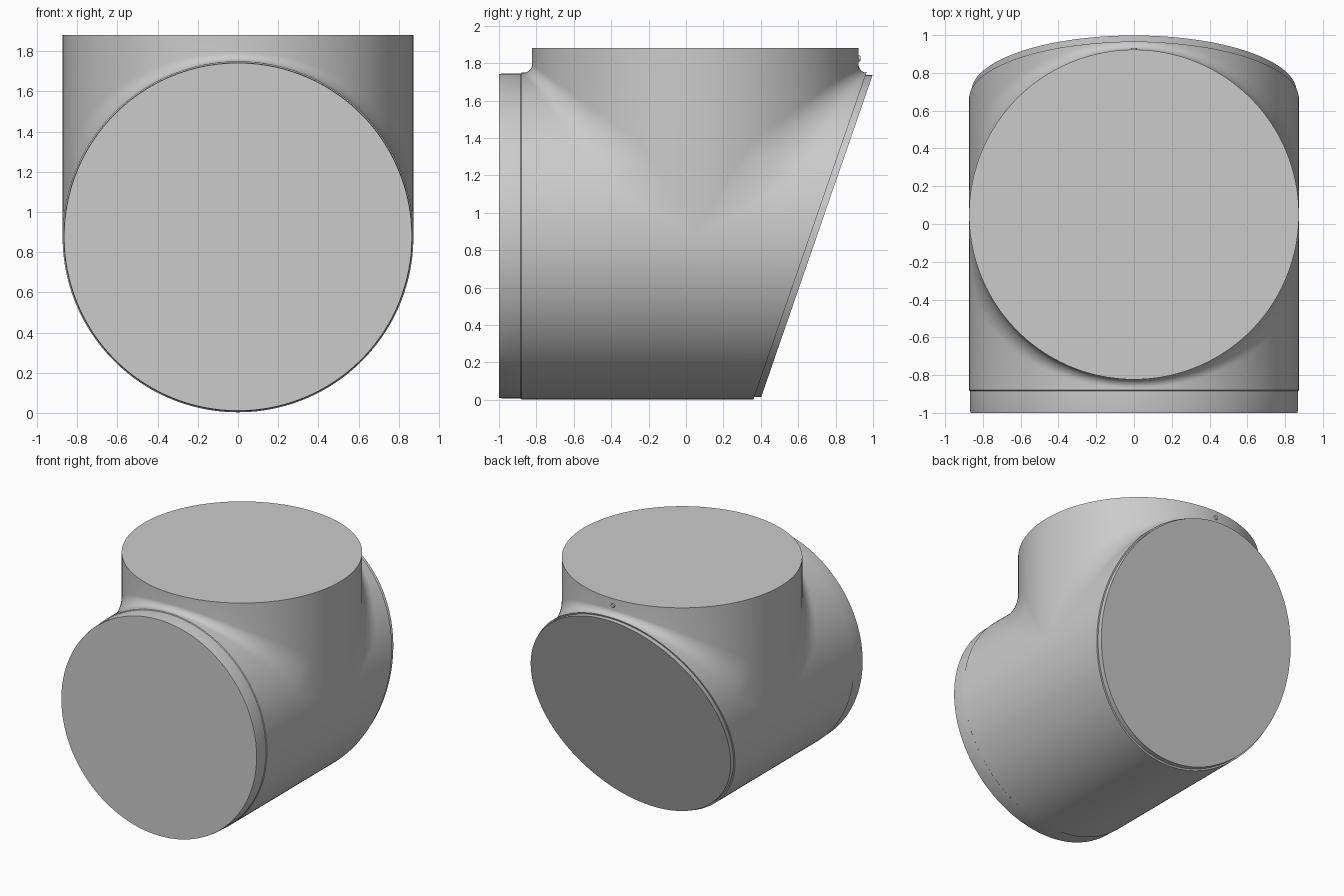
import bpy, bmesh, math

if "Cube" in bpy.data.objects:
    bpy.data.objects.remove(bpy.data.objects["Cube"], do_unlink=True)

R = 0.873          # radius of run and branch
ZC = 0.876         # height of the run axis
YC = 0.05          # position of the branch axis
TOP = 1.88         # top of the branch
COLS = 96          # columns per half turn
ARC = 10           # steps across the fillet

grey = bpy.data.materials.new("plain grey")
grey.use_nodes = True
grey.diffuse_color = (0.6, 0.6, 0.6, 1)
grey.node_tree.nodes["Principled BSDF"].inputs["Base Color"].default_value = (0.6, 0.6, 0.6, 1)


def finish(obj):
    obj.data.materials.append(grey)
    bpy.ops.object.select_all(action="DESELECT")
    obj.select_set(True)
    bpy.context.view_layer.objects.active = obj
    bpy.ops.object.shade_smooth_by_angle(angle=math.radians(28))


def ring_point(t, r, y):
    return (r * math.cos(t), y, ZC + r * math.sin(t))


def front_end(t):
    # slightly reduced collar at the square end
    rows = ((R - 0.008, -1), (R - 0.005, -0.985), (R - 0.005, -0.885), (R, -0.88))
    return [ring_point(t, r, y) for r, y in rows]


def back_end(t):
    # slanted end with a thin stepped rim
    pts = []
    for r, extra in ((R, 0), (R - 0.012, 0), (R - 0.012, 0.037)):
        z = ZC + r * math.sin(t)
        pts.append(ring_point(t, r, 0.36 + 0.346 * z + extra))
    return pts


def fillet(t, side):
    # blend from run to branch, ending at the top of the branch
    s = max(math.sin(t), 0)
    d = min(0.044 + 0.25 * (1 - s), 0.6 * s)
    x, y, z = R * math.cos(t), YC + side * R * s, ZC + R * s
    pts = []
    for k in range(ARC + 1):
        a = 0.5 * math.pi * k / ARC
        pts.append((x, y + side * d * (1 - math.sin(a)), z + d * (1 - math.cos(a))))
    pts.append((x, y, TOP))
    return pts


# Tee body
bm = bmesh.new()


def strips(columns):
    cols = [[bm.verts.new(p) for p in c] for c in columns]
    for a, b in zip(cols, cols[1:]):
        for i in range(len(a) - 1):
            bm.faces.new((a[i], a[i + 1], b[i + 1], b[i]))
    return cols


upper = [math.pi * i / COLS for i in range(COLS + 1)]
lower = [math.pi + t for t in upper]
front = strips([front_end(t) + fillet(t, -1) for t in upper])
back = strips([fillet(t, 1)[::-1] + back_end(t) for t in upper])
under = strips([front_end(t) + [ring_point(t, R, YC)] + back_end(t) for t in lower])

# flat ends
bm.faces.new([c[0] for c in front] + [c[0] for c in under])
bm.faces.new([c[-1] for c in back] + [c[-1] for c in under])
bm.faces.new([c[-1] for c in front] + [c[0] for c in reversed(back)])

bmesh.ops.remove_doubles(bm, verts=bm.verts, dist=1e-5)
bmesh.ops.recalc_face_normals(bm, faces=bm.faces)
mesh = bpy.data.meshes.new("tee_body")
bm.to_mesh(mesh)
bm.free()
body = bpy.data.objects.new("tee_body", mesh)
bpy.context.collection.objects.link(body)
finish(body)

# Small stud on the back of the branch
bpy.ops.mesh.primitive_cone_add(vertices=20, radius1=0.02, radius2=0.014, depth=0.02,
                                location=(0, YC + R, 1.825),
                                rotation=(-math.pi / 2, 0, 0))
stud = bpy.context.object
stud.name = "branch_stud"
finish(stud)
